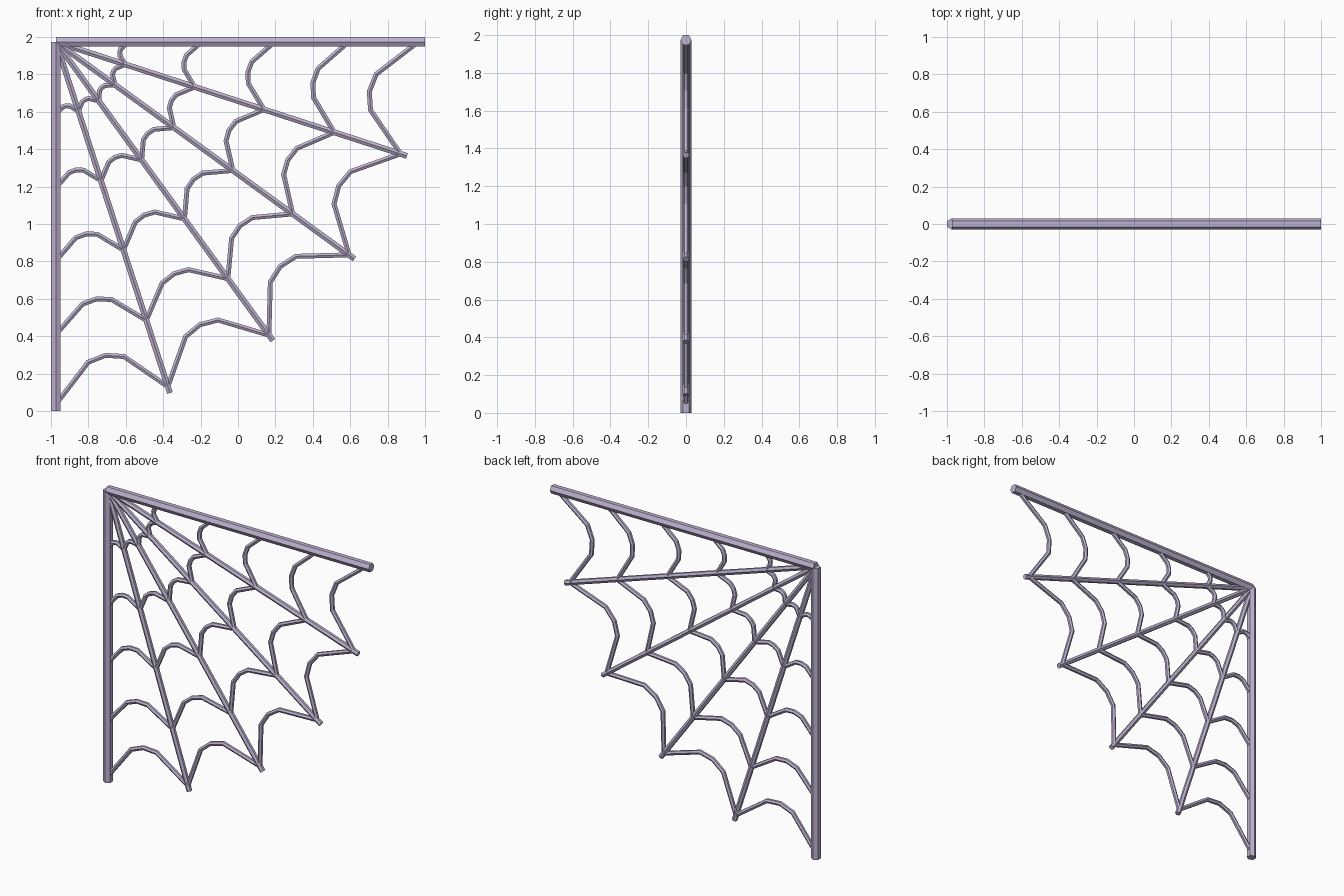
import bpy, bmesh
from math import sin, cos, pi, radians
from mathutils import Vector

if "Cube" in bpy.data.objects:
    bpy.data.objects.remove(bpy.data.objects["Cube"])

HUB = Vector((-0.974, 0, 1.974))
Y = Vector((0, 1, 0))

mat = bpy.data.materials.new("lavender")
mat.diffuse_color = (0.52, 0.45, 0.64, 1)
mat.use_nodes = True
mat.node_tree.nodes["Principled BSDF"].inputs["Base Color"].default_value = mat.diffuse_color


def polar(r, deg):
    a = radians(deg)
    return HUB + Vector((r * cos(a), 0, -r * sin(a)))


def sweep(bm, pts, radius):
    """Six-sided tube with mitred joints along a path in the XZ plane."""
    rings = []
    dirs = [(b - a).normalized() for a, b in zip(pts, pts[1:])]
    for i, p in enumerate(pts):
        d0, d1 = dirs[max(i - 1, 0)], dirs[min(i, len(dirs) - 1)]
        t = (d0 + d1).normalized()
        n = Vector((-t.z, 0, t.x)) / max(t.dot(d1), 0.3)
        rings.append([bm.verts.new(p + radius * (Y * cos(k * pi / 3) + n * sin(k * pi / 3)))
                      for k in range(6)])
    for a, b in zip(rings, rings[1:]):
        for k in range(6):
            j = (k + 1) % 6
            bm.faces.new((a[k], a[j], b[j], b[k]))
    bm.faces.new(rings[0][::-1])
    bm.faces.new(rings[-1])


def make(name, paths, radius):
    bm = bmesh.new()
    for pts in paths:
        sweep(bm, pts, radius)
    bmesh.ops.recalc_face_normals(bm, faces=bm.faces)
    me = bpy.data.meshes.new(name)
    bm.to_mesh(me)
    bm.free()
    me.materials.append(mat)
    bpy.context.collection.objects.link(bpy.data.objects.new(name, me))


def strand(r, sag, deg):
    """Thread between two neighbouring spokes, bowed toward the hub."""
    a, b = polar(r, deg), polar(r, deg + 18)
    mid, half = (a + b) / 2, (b - a) / 2
    up = (HUB - mid).normalized() * sag
    return [a] + [mid + half * s + up * h for s, h in ((-0.32, 0.9), (0, 1), (0.32, 0.9))] + [b]


# Thick beams along the top and the side
make("top_beam", [[HUB, polar(1.974, 0)]], 0.03)
make("side_beam", [[HUB, polar(1.974, 90)]], 0.03)

# Radiating spokes
for i in range(1, 5):
    make(f"spoke_{i}", [[HUB, polar(1.974, 18 * i)]], 0.018)

# Rings of sagging threads
for i, (r, sag) in enumerate([(0.39, 0.039), (0.78, 0.077), (1.17, 0.116),
                              (1.565, 0.154), (1.938, 0.217)], 1):
    make(f"web_ring_{i}", [strand(r, sag, 18 * k) for k in range(5)], 0.015)
